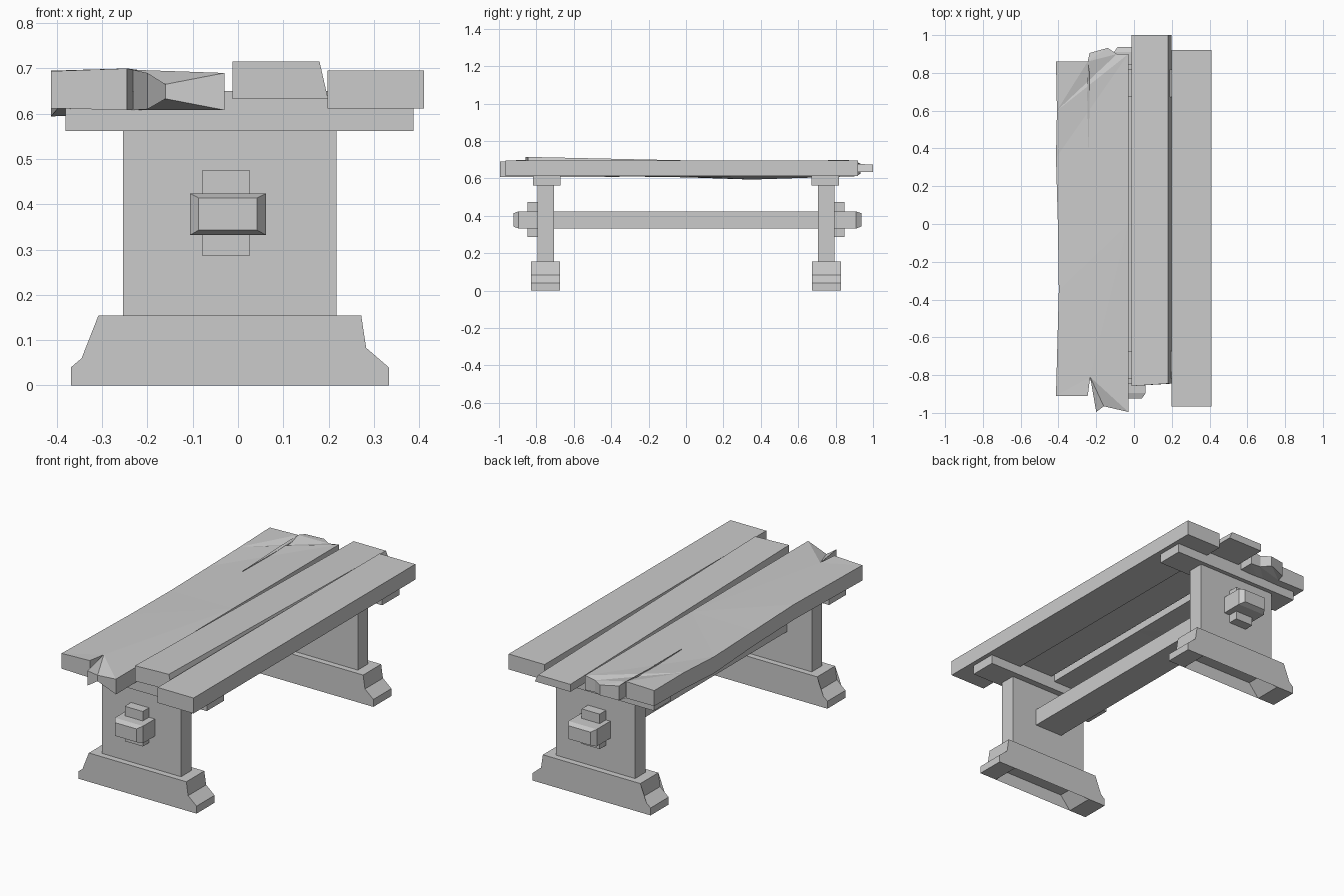
import bpy, bmesh

if "Cube" in bpy.data.objects:
    bpy.data.objects.remove(bpy.data.objects["Cube"])


def finish(name, bm):
    bmesh.ops.recalc_face_normals(bm, faces=bm.faces)
    me = bpy.data.meshes.new(name)
    bm.to_mesh(me)
    bm.free()
    ob = bpy.data.objects.new(name, me)
    bpy.context.collection.objects.link(ob)
    return ob


def loft(name, rings, tri=False):
    """Join matching rings of points and cap both ends."""
    bm = bmesh.new()
    vs = [[bm.verts.new(p) for p in r] for r in rings]
    n = len(vs[0])
    for a, b in zip(vs, vs[1:]):
        for i in range(n):
            bm.faces.new((a[i], a[(i + 1) % n], b[(i + 1) % n], b[i]))
    caps = [bm.faces.new(vs[0]), bm.faces.new(vs[-1])]
    if tri:
        bmesh.ops.triangulate(bm, faces=caps)
    return finish(name, bm)


def extrude_y(name, profile, y0, y1):
    return loft(name, [[(x, y, z) for x, z in profile] for y in (y0, y1)], True)


def rect(x0, x1, z0, z1):
    return [(x0, z0), (x1, z0), (x1, z1), (x0, z1)]


def slab(name, outline):
    """Board from an outline of (x, y, top z, bottom z)."""
    return loft(name, [[(x, y, b) for x, y, t, b in outline],
                       [(x, y, t) for x, y, t, b in outline]], True)


# Trestle ends: foot, upright panel, cleat and locking peg
foot = [(-.369, 0), (-.265, 0), (-.205, .07), (.17, .07), (.23, 0), (.333, 0),
        (.333, .04), (.283, .083), (.272, .155), (-.308, .155),
        (-.318, .083), (-.369, .04)]
for side, s in (("front", -1), ("back", 1)):
    extrude_y(side + "_foot", foot, s * .675, s * .828)
    extrude_y(side + "_panel", rect(-.254, .218, .15, .565), s * .707, s * .795)
    extrude_y(side + "_cleat", rect(-.381, .387, .562, .65), s * .672, s * .818)
    extrude_y(side + "_peg", rect(-.08, .027, .287, .475), s * .79, s * .848)

# Stretcher beam with chamfered ends
big, small = rect(-.106, .062, .332, .424), rect(-.087, .042, .343, .414)
loft("stretcher", [[(x, y, z) for x, z in prof] for y, prof in
                   ((-.923, small), (-.895, big), (.91, big), (.937, small))])

# Right plank
extrude_y("right_plank", rect(.198, .411, .612, .695), -.965, .92)

# Middle plank, tapering toward the back with one sloped edge
loft("middle_plank", [
    [(-.012, -.858, .632), (.199, -.845, .632), (.18, -.845, .715), (-.012, -.858, .715)],
    [(-.012, 1, .635), (.199, 1, .635), (.18, 1, .675), (-.012, 1, .675)]])

# Left plank, warped, with a notch at the front and a split at the back
slab("split_left_plank", [
    (-.413, -.91, .694, .612), (-.245, -.91, .70, .608), (-.232, -.81, .697, .608),
    (-.20, -.995, .69, .61), (-.16, -.965, .665, .633), (-.03, -.995, .69, .608),
    (-.03, 0, .69, .61), (-.03, .90, .69, .612), (-.09, .90, .68, .615),
    (-.14, .932, .68, .625), (-.235, .905, .69, .612), (-.235, .67, .69, .612),
    (-.24, .38, .69, .608), (-.248, .67, .695, .61), (-.245, .86, .70, .61),
    (-.413, .86, .695, .612), (-.408, .6, .692, .604), (-.413, .35, .683, .594),
    (-.403, .0, .686, .606), (-.398, -.35, .693, .611)])
